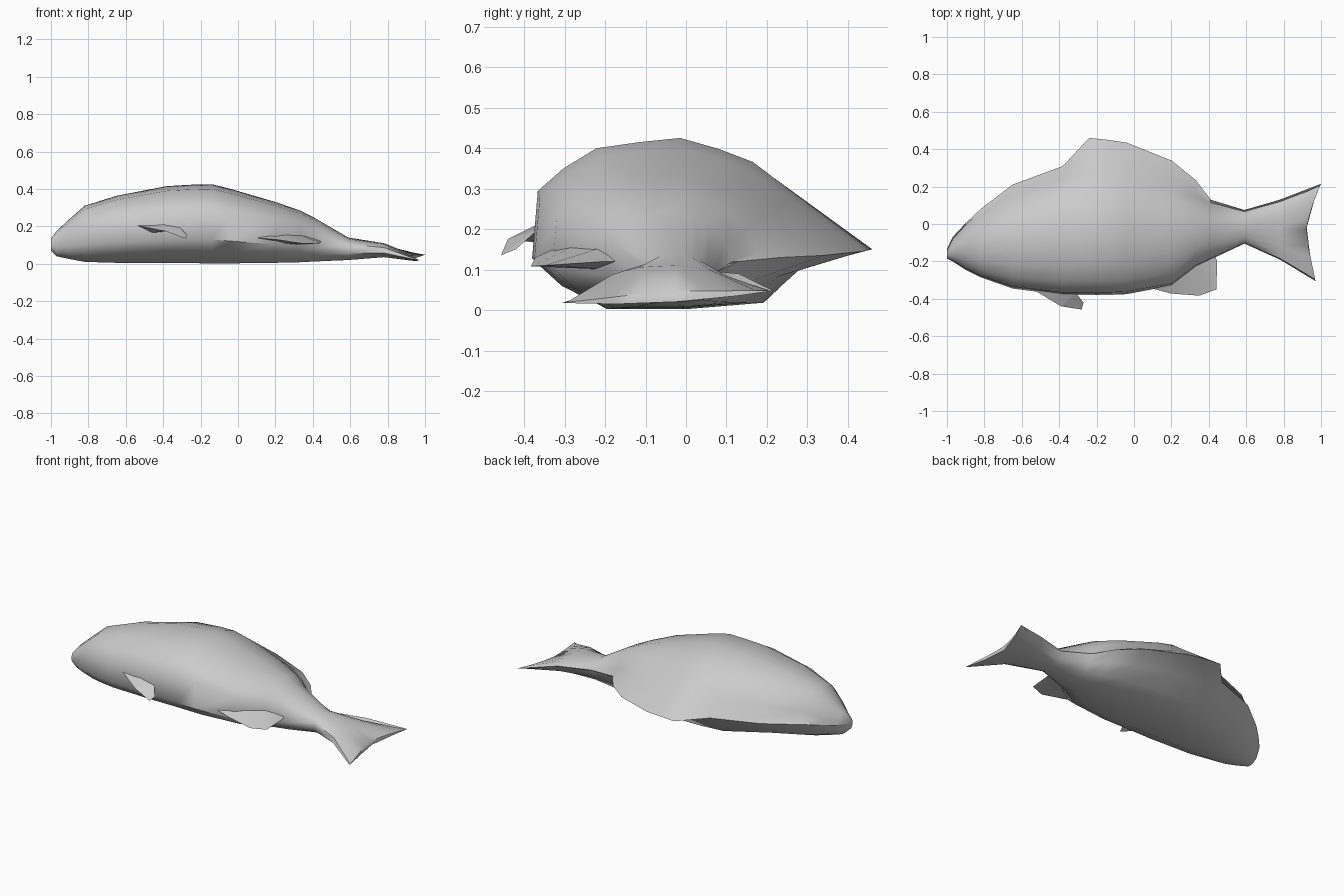
import bpy, bmesh

if "Cube" in bpy.data.objects:
    bpy.data.objects.remove(bpy.data.objects["Cube"])

# Cross-section: u across from belly (0) to back (1), w from underside (0) to upper flank (1)
UPPER = [(0, .30), (.02, .69), (.11, .82), (.23, .94), (.38, .975), (.53, 1), (.67, .935), (.79, .86)]
ROUND = [(.92, .66), (.98, .46)]
LOWER = [(.96, .24), (.83, .04), (.55, 0), (.27, 0), (.10, .145)]

# x, belly y, back y, ridge tip y, tip z, low z, high z, how far the back slopes straight into the fin
STATIONS = [
    (-1.00, -.185, -.14, -.135, .11, .07, .135, 0),
    (-.97, -.20, -.08, -.07, .12, .04, .175, 0),
    (-.90, -.245, .00, .005, .13, .025, .24, 0),
    (-.82, -.285, .075, .08, .14, .01, .31, 0),
    (-.65, -.345, .20, .21, .15, .005, .363, .1),
    (-.38, -.38, .295, .31, .15, .005, .415, .3),
    (-.24, -.38, .31, .46, .15, .003, .423, 1),
    (-.14, -.38, .31, .45, .15, .002, .425, 1),
    (-.04, -.375, .305, .435, .145, .002, .40, 1),
    (.20, -.33, .25, .34, .135, .005, .33, .8),
    (.33, -.23, .185, .235, .13, .008, .285, .3),
    (.41, -.19, .12, .13, .12, .012, .245, 0),
    (.59, -.105, .07, .075, .095, .02, .14, 0),
    (.78, -.19, .125, .13, .09, .035, .11, 0),
]


def finish(bm, name, angle):
    bmesh.ops.recalc_face_normals(bm, faces=bm.faces[:])
    mesh = bpy.data.meshes.new(name)
    bm.to_mesh(mesh)
    bm.free()
    obj = bpy.data.objects.new(name, mesh)
    bpy.context.collection.objects.link(obj)
    bpy.ops.object.select_all(action='DESELECT')
    obj.select_set(True)
    bpy.context.view_layer.objects.active = obj
    bpy.ops.object.shade_smooth_by_angle(angle=angle)


# Body lofted nose to tail, with the back fin pulled out of the ridge
bm = bmesh.new()
rings = []
for x, belly, back, tip, tip_z, low, high, slope in STATIONS:
    def at(p):
        return belly + (back - belly) * p[0], low + (high - low) * p[1]
    pts = [at(p) for p in UPPER]
    sy, sz = pts[-1]
    for f, p in zip((.35, .7), ROUND):
        y, z = at(p)
        pts.append((y + slope * (sy + f * (tip - sy) - y),
                    z + slope * (sz + f * (tip_z - sz) - z)))
    # The head is cut back more underneath, towards the ridge
    lift = .10 if x < -.6 else 0
    lower = [(u, w + lift * (u > .8)) for u, w in LOWER]
    pts += [(tip, tip_z)] + [at(p) for p in lower]
    rings.append([bm.verts.new((x, y, z)) for y, z in pts])

# Thin, notched and slightly tilted tail edge
up_n = len(UPPER) + len(ROUND) + 1
tail_us = [p[0] for p in UPPER + ROUND] + [1] + [p[0] for p in LOWER]
tail = []
for i, u in enumerate(tail_us):
    k = abs(2 * u - 1)
    z = .018 + .03 * u + (.014 * (1 - k) if i < up_n else -.014 * (1 - k * k))
    tail.append(bm.verts.new((.92 + (.05 + .03 * u) * k ** 1.3, -.305 + .52 * u, z)))
rings.append(tail)

n = len(tail)
for a, b in zip(rings, rings[1:]):
    for i in range(n):
        j = (i + 1) % n
        bm.faces.new((a[i], a[j], b[j], b[i]))
bm.faces.new(rings[0])

# Zip the upper and lower sides of the tail edge together
i, j = 0, n
while i < up_n - 1 or j > up_n - 1:
    if i + 1 < j and (j - 1 < up_n or tail_us[i + 1] <= tail_us[j - 1]):
        tri = (tail[i], tail[i + 1], tail[j % n])
        i += 1
    else:
        tri = (tail[i], tail[j - 1], tail[j % n])
        j -= 1
    if len(set(tri)) == 3:
        bm.faces.new(tri)
    if j - i < 2:
        break
finish(bm, "fish_body", 0.9)


def fin(name, rim, core, thickness):
    """Fin with a thin rim rising to a thicker core buried in the body."""
    bm = bmesh.new()
    loop = [bm.verts.new(p) for p in rim]
    for s in (1, -1):
        root = [bm.verts.new((x, y, z + s * thickness / 2)) for x, y, z in core]
        bmesh.ops.triangulate(bm, faces=[bm.faces.new(loop + root[::-1])])
    finish(bm, name, 1.0)


# Small fin under the chest
fin("chest_fin", [(-.54, -.35, .205), (-.39, -.44, .175), (-.28, -.457, .135),
                  (-.27, -.42, .15), (-.31, -.37, .195)],
    [(-.50, -.32, .19), (-.40, -.33, .20), (-.35, -.32, .20)], .06)

# Rear belly fin
fin("rear_belly_fin", [(.08, -.34, .14), (.20, -.372, .13), (.35, -.383, .108),
                       (.44, -.35, .11), (.445, -.20, .12), (.43, -.16, .12)],
    [(.12, -.26, .15), (.22, -.25, .14), (.32, -.19, .13), (.40, -.14, .12)], .06)
